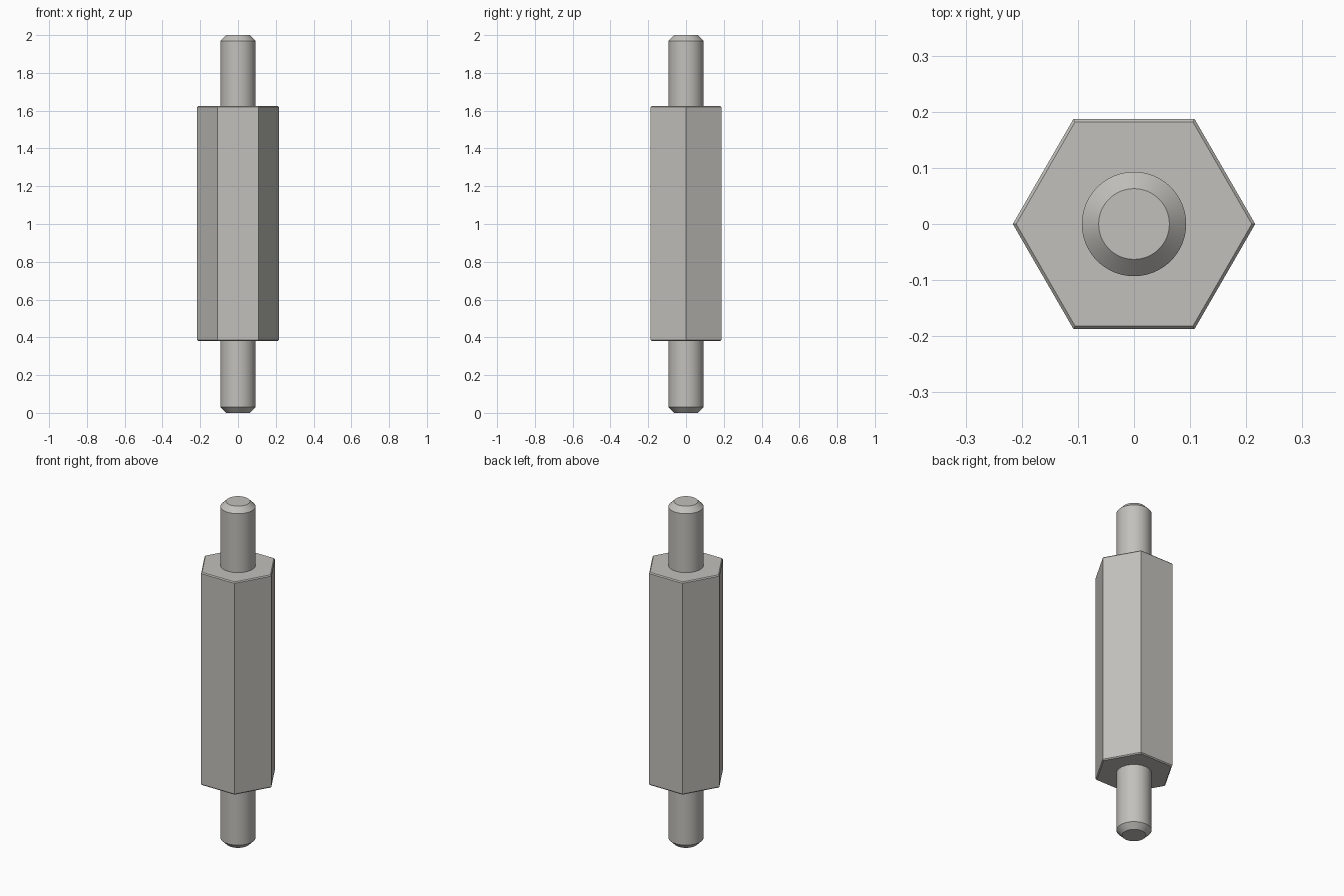
import bpy
import bmesh
import math

cube = bpy.data.objects.get("Cube")
if cube:
    bpy.data.objects.remove(cube, do_unlink=True)

# Brushed metal colour
steel = bpy.data.materials.new("warm_grey_metal")
steel.use_nodes = True
colour = (0.54, 0.53, 0.50, 1)
steel.diffuse_color = colour
steel.node_tree.nodes["Principled BSDF"].inputs["Base Color"].default_value = colour


def lathe(name, profile, sides, cap_start=True, cap_end=True):
    """Stack rings of (radius, height) into a closed prism-like part."""
    bm = bmesh.new()
    rings = []
    for radius, z in profile:
        angles = [math.tau * i / sides for i in range(sides)]
        rings.append([bm.verts.new((radius * math.cos(a), radius * math.sin(a), z))
                      for a in angles])
    for low, high in zip(rings, rings[1:]):
        for i in range(sides):
            j = (i + 1) % sides
            bm.faces.new((low[i], low[j], high[j], high[i]))
    if cap_start:
        bm.faces.new(rings[0][::-1])
    if cap_end:
        bm.faces.new(rings[-1])
    bmesh.ops.recalc_face_normals(bm, faces=bm.faces)
    mesh = bpy.data.meshes.new(name)
    bm.to_mesh(mesh)
    bm.free()
    mesh.materials.append(steel)
    obj = bpy.data.objects.new(name, mesh)
    bpy.context.collection.objects.link(obj)
    return obj


def smooth(obj):
    bpy.ops.object.select_all(action="DESELECT")
    obj.select_set(True)
    bpy.context.view_layer.objects.active = obj
    bpy.ops.object.shade_smooth_by_angle(angle=math.radians(30))


# Hexagonal body with finely chamfered ends
bottom, top, chamfer = 0.38, 1.625, 0.006
hex_radius = 0.216
lathe("hex_body", [(hex_radius - chamfer, bottom), (hex_radius, bottom + chamfer),
                   (hex_radius, top - chamfer), (hex_radius - chamfer, top)], 6)

# Round studs with chamfered tips, seated just inside the body
stud_radius, tip_radius, tip = 0.093, 0.063, 0.03
smooth(lathe("lower_stud", [(tip_radius, 0), (stud_radius, tip),
                            (stud_radius, bottom + 0.002)], 64, cap_end=False))
smooth(lathe("upper_stud", [(stud_radius, top - 0.002), (stud_radius, 2 - tip),
                            (tip_radius, 2)], 64, cap_start=False))
